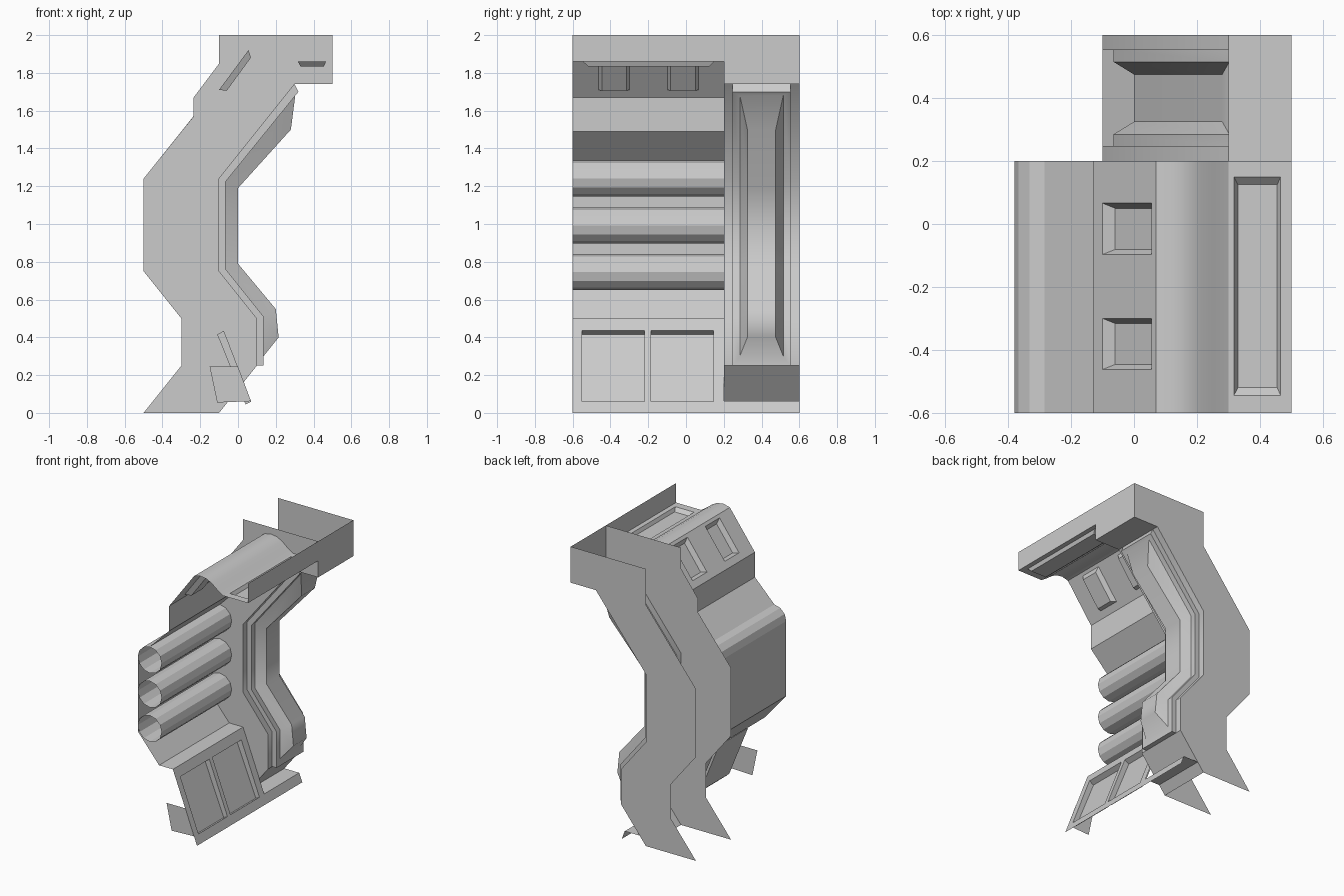
import bpy, bmesh, math

if "Cube" in bpy.data.objects:
    bpy.data.objects.remove(bpy.data.objects["Cube"])

Y0, Y1, Y2 = -0.6, 0.2, 0.6   # front edge, inner plate, back plate


def make(name, quads, smooth=None):
    """Mesh object from a list of faces given as point lists."""
    bm = bmesh.new()
    for q in quads:
        bm.faces.new([bm.verts.new(p) for p in q])
    bmesh.ops.remove_doubles(bm, verts=bm.verts, dist=0.0005)
    bmesh.ops.recalc_face_normals(bm, faces=bm.faces)
    me = bpy.data.meshes.new(name)
    bm.to_mesh(me)
    bm.free()
    ob = bpy.data.objects.new(name, me)
    bpy.context.collection.objects.link(ob)
    if smooth:
        bpy.ops.object.select_all(action='DESELECT')
        ob.select_set(True)
        bpy.context.view_layer.objects.active = ob
        bpy.ops.object.shade_smooth_by_angle(angle=math.radians(smooth))
    return ob


def strip(path, ya, yb):
    """Sheet that sweeps an x-z path along y."""
    return [[(a[0], ya, a[1]), (b[0], ya, b[1]), (b[0], yb, b[1]), (a[0], yb, a[1])]
            for a, b in zip(path, path[1:])]


def plate(path, y):
    return [[(x, y, z) for x, z in path]]


def panel(p, q, t0, t1, windows, f0, f1, inset):
    """Flat panel from p to q with pocketed windows whose floor runs f0 to f1."""
    at = lambda t: (p[0] + (q[0] - p[0]) * t, p[1] + (q[1] - p[1]) * t)
    a, b = at(t0), at(t1)
    quads = strip([p, a], Y0, Y1) + strip([b, q], Y0, Y1)
    edges = [Y0] + [y for w in windows for y in w] + [Y1]
    for ya, yb in zip(edges[::2], edges[1::2]):
        quads += strip([a, b], ya, yb)
    for ya, yb in windows:
        rim = strip([a, b], ya, yb)[0]
        floor = strip([f0, f1], ya + inset, yb - inset)[0]
        quads.append(floor)
        for i in range(4):
            j = (i + 1) % 4
            quads.append([rim[i], rim[j], floor[j], floor[i]])
    return quads


# side plates of the rib
rib_front = [(0.5, 2), (0.5, 1.74), (0.3, 1.74), (-0.1, 1.24), (-0.1, 0.75),
             (0.1, 0.5), (0.1, 0.25), (-0.1, 0)]
rib_back = [(-0.5, 0), (-0.3, 0.25), (-0.3, 0.5), (-0.5, 0.75), (-0.5, 1.24)]
make("back_side_plate", plate(rib_front + rib_back + [(-0.1, 1.74), (-0.1, 2)], Y2))
make("inner_side_plate", plate(rib_front + rib_back + [
    (-0.235, 1.57), (-0.235, 1.67), (-0.1, 1.85), (-0.1, 2)], Y1))

# rib face: stepped frame and raised bar as nested layers (path, half width)
base = rib_front[2:7]
mid = [(-0.065, 1.225), (-0.065, 0.76), (0.135, 0.51)]
layers = [(base, 0.2), (base, 0.153),
          ([(0.32, 1.70)] + mid + [(0.135, 0.25)], 0.153),
          ([(0.303, 1.68)] + mid + [(0.135, 0.3)], 0.115),
          ([(0.28, 1.5), (0, 1.19), (0, 0.79), (0.2, 0.55), (0.215, 0.4)], 0.075)]
quads = strip(rib_front[:3], Y1, Y2) + strip(rib_front[6:], Y1, Y2)
for k, ((pa, wa), (pb, wb)) in enumerate(zip(layers, layers[1:])):
    ring = lambda p, w: ([(x, 0.4 - w, z) for x, z in p] +
                         [(x, 0.4 + w, z) for x, z in reversed(p)])
    ra, rb = ring(pa, wa), ring(pb, wb)
    for i in range(10):
        if k == 0 and i in (4, 9):
            continue
        j = (i + 1) % 10
        quads.append([ra[i], ra[j], rb[j], rb[i]])
top, w = layers[-1]
quads += strip(top, 0.4 - w, 0.4 + w)
make("rib_face", quads, smooth=45)

# header: front lip, slotted underside and curved cover
make("header_lip", strip([(0.5, 2), (0.5, 1.86)], Y0, Y1))
make("header_underside", panel((0.3, 1.86), (0.5, 1.86), 0.085, 0.83, [(-0.545, 0.15)],
                               (0.33, 1.835), (0.455, 1.835), 0.025))
make("header_cover", strip([(0.07, 1.94), (0.12, 1.953), (0.17, 1.945), (0.21, 1.925),
                            (0.25, 1.893), (0.3, 1.86)], Y0, Y1), smooth=40)

# sloped upper panel with two pockets
make("upper_panel", panel((-0.13, 1.67), (0.07, 1.94), 0.15, 0.93,
                          [(-0.462, -0.3), (-0.097, 0.066)],
                          (-0.06, 1.705), (0.068, 1.88), 0.016))
make("upper_wall", strip([(-0.13, 1.67), (-0.13, 1.49), (-0.285, 1.335)], Y0, Y1))

# three open pipes on a backing sheet
PX, R = -0.285, 0.095
for i, z in enumerate((1.24, 0.993, 0.745)):
    ring = [(PX + R * math.cos(k * math.pi / 6), z + R * math.sin(k * math.pi / 6))
            for k in range(13)]
    make(f"pipe_{i + 1}", strip(ring, Y0, Y1))
make("pipe_backing", strip([(PX - R, 1.24), (PX - R, 0.7), (-0.21, 0.5), (-0.1, 0.5)], Y0, Y1))

# lower panel with two pockets, foot strip and end bracket
make("lower_panel", panel((-0.1, 0.5), (0.093, 0), 0.13, 0.88,
                          [(-0.55, -0.22), (-0.185, 0.145)],
                          (-0.11, 0.415), (0.04, 0.045), 0.0))
make("foot_strip", strip([(-0.05, 0.062), (0.069, 0.062), (0.093, 0)], Y1, Y2))
make("end_bracket", plate([(-0.15, 0.245), (0, 0.245), (0.069, 0.062), (-0.11, 0.055)], Y0))
